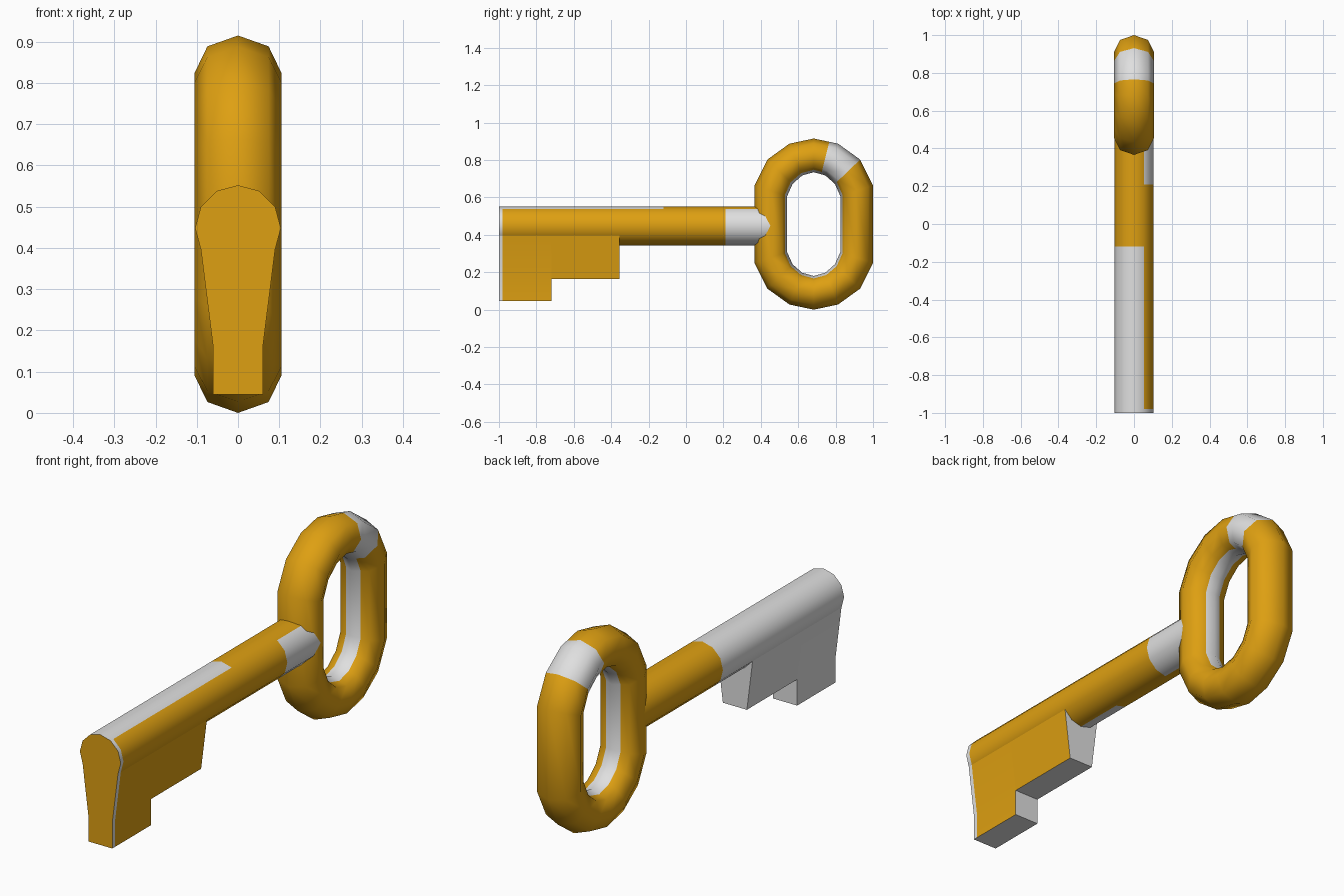
import bpy, bmesh, math
from mathutils import Vector

if "Cube" in bpy.data.objects:
    bpy.data.objects.remove(bpy.data.objects["Cube"])


def material(name, col):
    m = bpy.data.materials.new(name)
    m.diffuse_color = (*col, 1)
    m.use_nodes = True
    m.node_tree.nodes["Principled BSDF"].inputs["Base Color"].default_value = m.diffuse_color
    return m


MATS = [material("gold", (0.73, 0.35, 0.006)), material("silver", (0.74, 0.74, 0.74))]


def loft(name, loops, rule, closed=False, angle=40):
    """Skin a list of point loops; rule(centre, normal) picks the colour."""
    bm = bmesh.new()
    rows = [[bm.verts.new(p) for p in loop] for loop in loops]
    n = len(rows[0])
    for i in range(len(rows) if closed else len(rows) - 1):
        a, b = rows[i], rows[(i + 1) % len(rows)]
        for j in range(n):
            k = (j + 1) % n
            bm.faces.new((a[j], a[k], b[k], b[j]))
    if not closed:
        bm.faces.new(rows[0])
        bm.faces.new(rows[-1])
    bmesh.ops.recalc_face_normals(bm, faces=bm.faces)
    bm.normal_update()
    for f in bm.faces:
        f.material_index = int(rule(f.calc_center_median(), f.normal))
    me = bpy.data.meshes.new(name)
    bm.to_mesh(me)
    bm.free()
    for m in MATS:
        me.materials.append(m)
    ob = bpy.data.objects.new(name, me)
    bpy.context.collection.objects.link(ob)
    bpy.ops.object.select_all(action='DESELECT')
    ob.select_set(True)
    bpy.context.view_layer.objects.active = ob
    bpy.ops.object.shade_smooth_by_angle(angle=math.radians(angle))
    return ob


def prism(name, profile, ys, rule):
    return loft(name, [[(x, y, z) for x, z in profile] for y in ys], rule)


# Shaft: twelve-sided rod along y
R, ZC = 0.104, 0.448
rod = [(R * math.cos(math.radians(30 * i)), ZC + R * math.sin(math.radians(30 * i)))
       for i in range(12)]


def shaft_rule(c, n):
    if abs(n.y) > 0.5:
        return False
    left = c.x < 0.05          # the half seen from the left, plus the crown
    if c.y < -0.98:
        return True
    if c.y < -0.12:
        return left and not (n.x > 0 and n.z < 0)
    return c.y > 0.2 and n.x > 0 and c.x > 0 and (c.x > 0.05 or n.z < 0)


prism("shaft", rod, [-1, -0.98, -0.12, 0.21, 0.455], shaft_rule)


# Bit: tapered blade with a step
def bit_rule(c, n):
    if n.y < -0.5:
        return False
    return n.y > 0.5 or n.z < -0.7 or n.x < -0.5 or c.y < -0.98


taper = [(0.09, 0.396), (0.061, 0.165)]


def mirrored(half):
    return half + [(-x, z) for x, z in reversed(half)]


prism("bit_long_tooth", mirrored(taper + [(0.061, 0.045)]), [-1, -0.98, -0.72], bit_rule)
prism("bit_short_tooth", mirrored(taper), [-0.72, -0.355], bit_rule)

# Bow: rounded oblong ring, given as quarter outlines (outer and inner)
outer = [(0.317, 0.207), (0.248, 0.345), (0.13, 0.43), (0, 0.4575)]
inner = [(0.142, 0.15), (0.113, 0.215), (0.062, 0.26), (0, 0.2775)]
CY, CZ = 0.683, 0.4575


def full(q):
    top = q + [(-x, z) for x, z in reversed(q[:-1])]
    return [Vector(p) for p in top + [(-x, -z) for x, z in top]]


path = list(zip(full(outer), full(inner)))
# extra section where the silver patch starts
path.insert(3, tuple(path[2][k].lerp(path[3][k], 0.36) for k in (0, 1)))

# tube section: x offset and position from inner (0) to outer (1)
section = [(0.105 * math.sin(math.radians(a)), 0.5 + 0.5 * math.cos(math.radians(a)))
           for a in range(0, 360, 45)]
for i in (5, 4):               # split the inner faces for the narrow inner stripe
    a, b = section[i - 1], section[i]
    section.insert(i, ((a[0] + b[0]) / 2, (a[1] + b[1]) / 2))

loops = []
for o, i in path:
    loop = []
    for x, t in section:
        p = i.lerp(o, t)
        loop.append((x, CY + p.x, CZ + p.y))
    loops.append(loop)

ob = loft("bow", loops, lambda c, n: False, closed=True, angle=60)
ns = len(section)
for f in ob.data.polygons:
    seg, side = divmod(f.index, ns)
    # patch over the upper rear bend, and the stripe around the opening
    if seg in (1, 2) or side in (4, 5):
        f.material_index = 1
